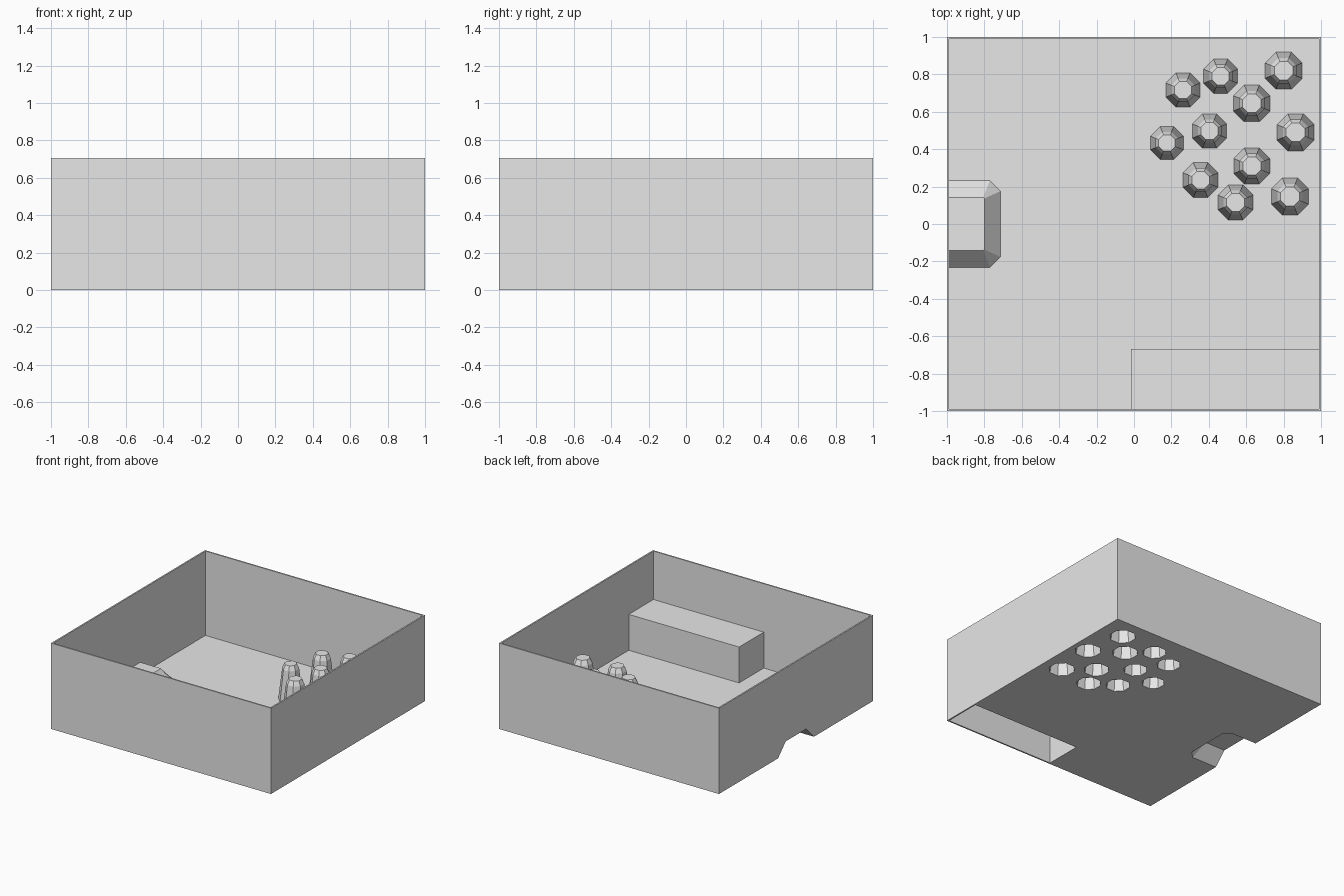
import bpy, bmesh, math

if "Cube" in bpy.data.objects:
    bpy.data.objects.remove(bpy.data.objects["Cube"])

H, T = 0.705, 0.012          # tray height, shell thickness

grey = bpy.data.materials.new("light grey")
grey.diffuse_color = (0.8, 0.8, 0.8, 1)
grey.use_nodes = True
grey.node_tree.nodes["Principled BSDF"].inputs["Base Color"].default_value = grey.diffuse_color


def loft(bm, rings):
    """Closed solid through a list of rings with equal point counts."""
    vs = [[bm.verts.new(p) for p in r] for r in rings]
    n = len(vs[0])
    for a, b in zip(vs, vs[1:]):
        for i in range(n):
            j = (i + 1) % n
            bm.faces.new((a[i], a[j], b[j], b[i]))
    bm.faces.new(vs[0][::-1])
    bm.faces.new(vs[-1])


def block(bm, x0, x1, y0, y1, z0, z1):
    loft(bm, [[(x0, y0, z), (x1, y0, z), (x1, y1, z), (x0, y1, z)] for z in (z0, z1)])


def octagon(cx, cy, apothem, z):
    r = apothem / math.cos(math.pi / 8)
    return [(cx + r * math.cos(math.pi / 8 + k * math.pi / 4),
             cy + r * math.sin(math.pi / 8 + k * math.pi / 4), z) for k in range(8)]


def mound(x0, x1, h, c, z):
    """Outline with two chamfered corners on its inner end."""
    return [(x0, -h, z), (x1 - c, -h, z), (x1, -h + c, z),
            (x1, h - c, z), (x1 - c, h, z), (x0, h, z)]


def make(name, bm, helper=False):
    bmesh.ops.recalc_face_normals(bm, faces=bm.faces[:])
    me = bpy.data.meshes.new(name)
    bm.to_mesh(me)
    bm.free()
    me.materials.append(grey)
    ob = bpy.data.objects.new(name, me)
    bpy.context.scene.collection.objects.link(ob)
    if helper:
        ob.hide_render = True
        ob.hide_viewport = True
    return ob


# pillars: x, y, half width at the foot
pillars = [(.262, .716, .092), (.463, .79, .092), (.80, .82, .1), (.63, .645, .099),
           (.404, .497, .092), (.864, .49, .1), (.176, .433, .088), (.356, .235, .094),
           (.63, .31, .097), (.543, .115, .095), (.834, .147, .1)]

# outer tray block and the space inside it
bm = bmesh.new()
block(bm, -1, 1, -1, 1, 0, H)
tray = make("tray", bm)
bm = bmesh.new()
block(bm, -1 + T, 1 - T, -1 + T, 1 - T, T, H + 0.2)
cavity = make("tray_cavity_cutter", bm, True)

# raised features standing on the floor, and their hollow undersides
out, hol = bmesh.new(), bmesh.new()
for x, y, a in pillars:
    loft(out, [octagon(x, y, a, .006), octagon(x, y, a * .68, .268), octagon(x, y, a * .5, .306)])
    loft(hol, [octagon(x, y, a - .008, -.05), octagon(x, y, a - .008, 0),
               octagon(x, y, a * .68 - T, .256), octagon(x, y, a * .5 - T, .294)])
# long block in the front right corner
block(out, -.015, .995, -.995, -.668, .006, .307)
block(hol, -.003, 1 - T, -1 + T, -.68, -.05, .295)
# sloped mound that opens through the left wall
loft(out, [mound(-.995, -.708, .238, .06, .006), mound(-.995, -.8, .143, .006, .114)])
loft(hol, [mound(-1.05, -.716, .233, .056, -.05), mound(-1.05, -.716, .233, .056, 0),
           mound(-1.05, -.81, .133, .004, .102)])
features = make("raised_features", out, True)
hollows = make("hollow_cutters", hol, True)

for op, ob in (("DIFFERENCE", cavity), ("UNION", features), ("DIFFERENCE", hollows)):
    m = tray.modifiers.new(ob.name, "BOOLEAN")
    m.operation, m.object, m.solver = op, ob, "EXACT"
